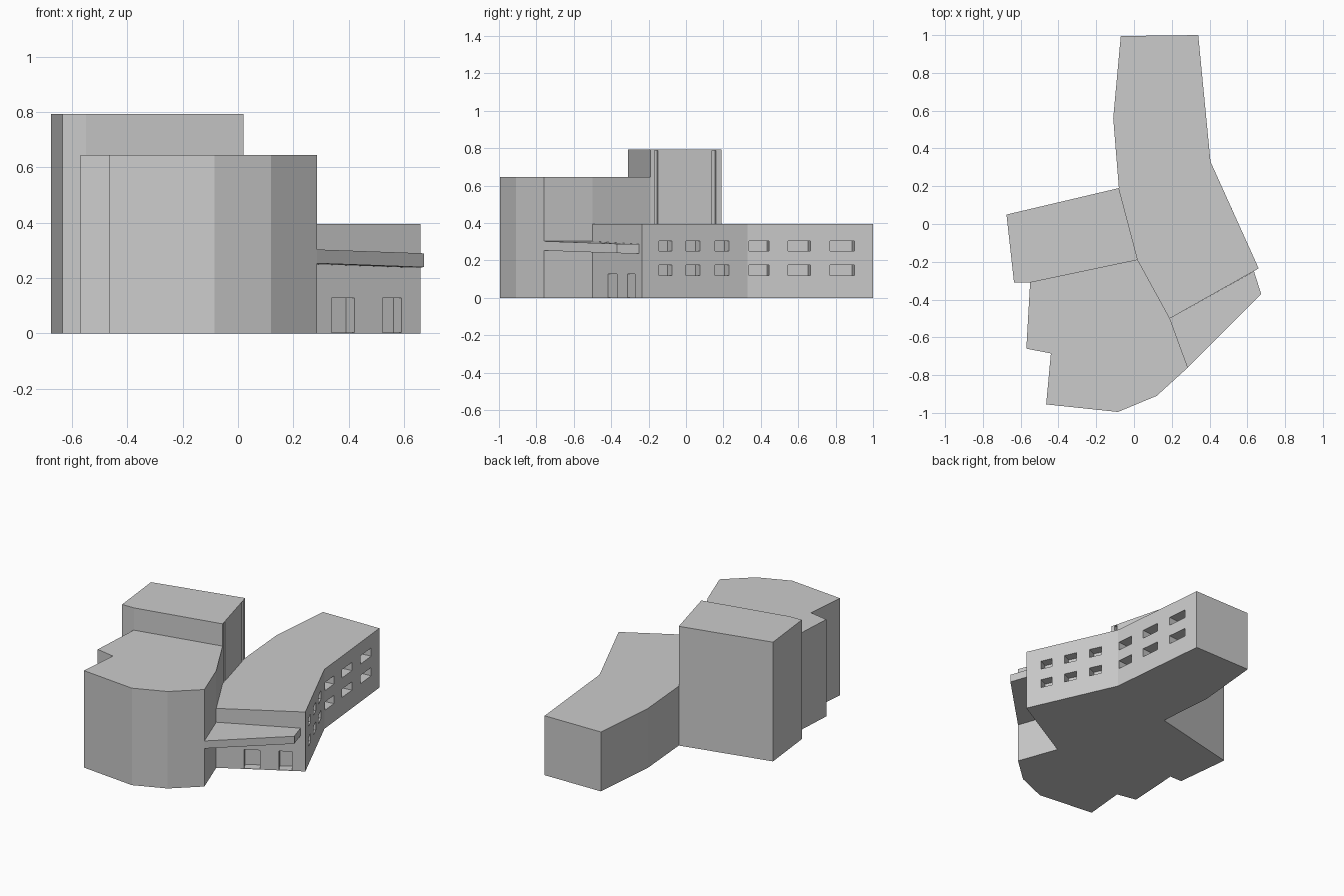
import bpy, bmesh
from mathutils import Vector

if "Cube" in bpy.data.objects:
    bpy.data.objects.remove(bpy.data.objects["Cube"])


def add_prism(bm, low, high):
    """Closed solid between two matching loops of 3D points."""
    lo = [bm.verts.new(p) for p in low]
    hi = [bm.verts.new(p) for p in high]
    bm.faces.new(lo[::-1])
    bm.faces.new(hi)
    n = len(lo)
    for i in range(n):
        j = (i + 1) % n
        bm.faces.new((lo[i], lo[j], hi[j], hi[i]))


def finish(name, bm):
    bmesh.ops.recalc_face_normals(bm, faces=bm.faces)
    me = bpy.data.meshes.new(name)
    bm.to_mesh(me)
    bm.free()
    ob = bpy.data.objects.new(name, me)
    bpy.context.collection.objects.link(ob)
    return ob


def block(name, outline, height):
    bm = bmesh.new()
    add_prism(bm, [(x, y, 0) for x, y in outline], [(x, y, height) for x, y in outline])
    return finish(name, bm)


def opening(bm, a, b, y0, y1, z0, z1, depth):
    """Box cutting into the wall a-b (interior on the left) between y0 and y1."""
    a, b = Vector(a), Vector(b)
    p, q = (a.lerp(b, (y - a.y) / (b.y - a.y)) for y in (y0, y1))
    d = (b - a).normalized()
    inward = Vector((-d.y, d.x))
    loop = [p - inward * 0.02, q - inward * 0.02, q + inward * depth, p + inward * depth]
    add_prism(bm, [(v.x, v.y, z0) for v in loop], [(v.x, v.y, z1) for v in loop])


def cut(target, cutter):
    mod = target.modifiers.new("openings", 'BOOLEAN')
    mod.operation = 'DIFFERENCE'
    mod.solver = 'EXACT'
    mod.object = cutter
    cutter.hide_render = True
    cutter.hide_viewport = True


# Corners shared by neighbouring blocks
hub, tower_back, porch = (0.02, -0.19), (-0.08, 0.19), (0.19, -0.50)
wing_corner, wing_bend, wing_end = (0.66, -0.235), (0.405, 0.33), (0.34, 1.0)

# Long two-storey wing
wing = block("long_wing", [porch, wing_corner, wing_bend, wing_end, (-0.07, 0.995),
                           (-0.11, 0.56), tower_back, hub], 0.395)

# Windows and doors of the wing
bm = bmesh.new()
for z in (0.12, 0.25):
    for y0, y1 in ((-0.145, -0.075), (0.0, 0.075), (0.155, 0.23)):
        opening(bm, wing_corner, wing_bend, y0, y1, z, z + 0.055, 0.06)
    for y0, y1 in ((0.338, 0.445), (0.545, 0.665), (0.77, 0.90)):
        opening(bm, wing_bend, wing_end, y0, y1, z, z + 0.055, 0.13)
for y0, y1 in ((-0.417, -0.37), (-0.313, -0.274)):
    opening(bm, porch, wing_corner, y0, y1, 0.003, 0.128, 0.06)
cut(wing, finish("wing_opening_cutter", bm))

# Tall rear block with narrow wall grooves
tower = block("tall_block", [(-0.675, 0.05), (-0.635, -0.31), (-0.55, -0.31), hub, tower_back], 0.793)
bm = bmesh.new()
for y0, y1 in ((-0.168, -0.15), (0.14, 0.16)):
    opening(bm, hub, tower_back, y0, y1, 0.395, 0.788, 0.02)
cut(tower, finish("groove_cutter", bm))

# Front hall with faceted facade
block("front_hall", [(-0.55, -0.31), (-0.57, -0.66), (-0.44, -0.685), (-0.465, -0.955),
                     (-0.085, -0.995), (0.12, -0.91), (0.285, -0.76), porch, hub], 0.645)

# Sloping entrance canopy
bm = bmesh.new()
top = [(*porch, 0.303), (0.285, -0.76, 0.303), (0.673, -0.37, 0.289), (0.635, -0.25, 0.287)]
add_prism(bm, [(x, y, z - 0.05) for x, y, z in top], top)
finish("entrance_canopy", bm)
